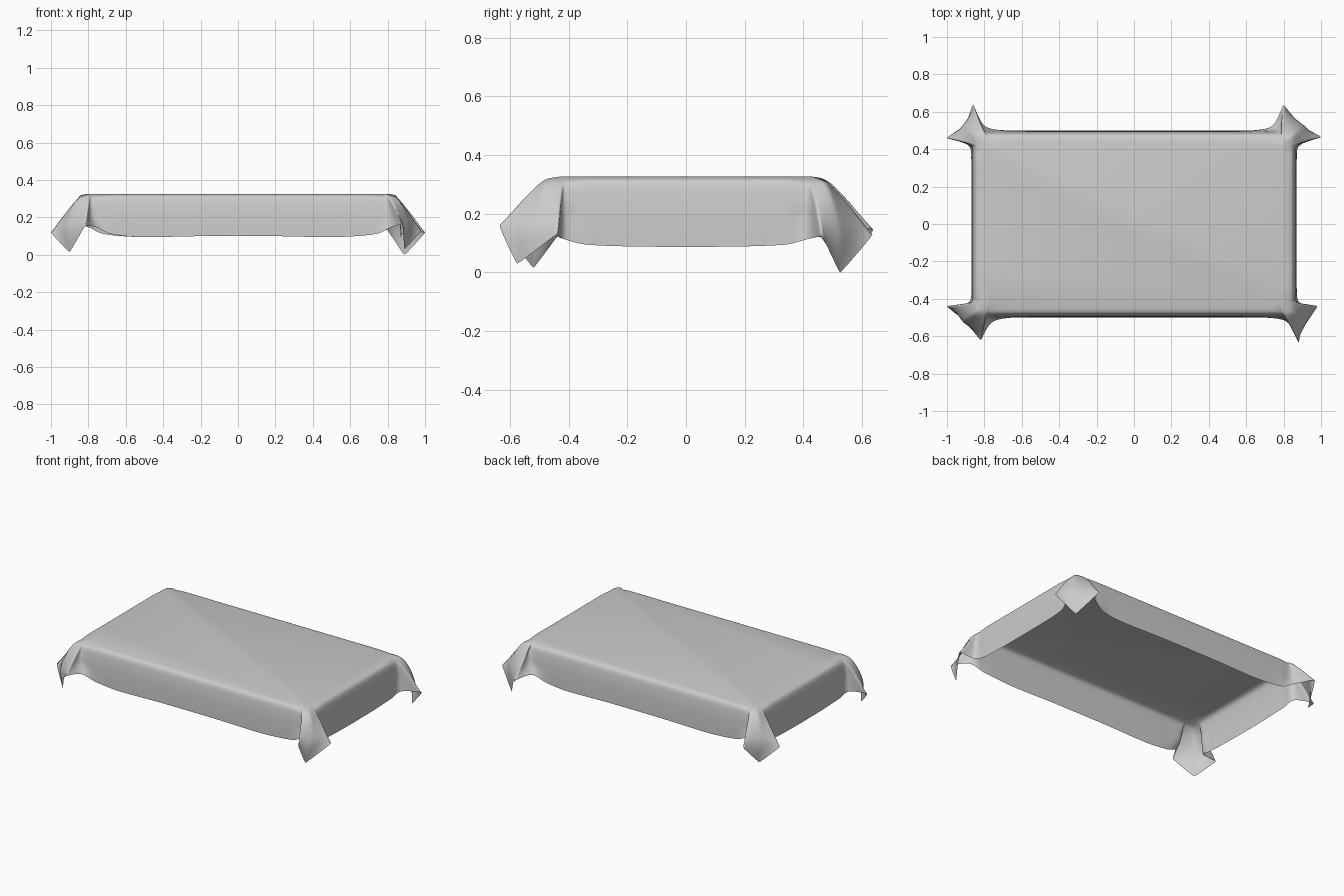
import bpy, bmesh
from mathutils import Vector as V

if "Cube" in bpy.data.objects:
    bpy.data.objects.remove(bpy.data.objects["Cube"])

TOP = 0.326
SUB = 6   # subdivisions between control columns / rows


def wall(x, y, hem, side):
    """Column of points down a straight side (side 'x' or 'y')."""
    out = [0.0, 0.045, 0.060, 0.066, 0.068]
    zs = [TOP, 0.312, 0.255, 0.18, hem]
    base = 0.803 if side == 'x' else 0.432
    col = []
    for k in range(5):
        o = base + out[k] + ((x if side == 'x' else y) - base - out[4]) * (k / 4) ** 2
        col.append(V((o, y, zs[k])) if side == 'x' else V((x, o, zs[k])))
    return col


def horn(start, hem):
    """Ridge of a fold: runs diagonally out from the top corner."""
    a, b = V(start), V(hem)
    f = [0, 0.25, 0.55, 0.8, 1]
    lift = [0, 0.03, 0.025, 0.01, 0]
    return [a.lerp(b, f[k]) + V((0, 0, lift[k])) for k in range(5)]


def corner(B, C, D):
    """Columns of one quadrant, from the end side round to the long side.
    B, C are the two horn tips, D the hanging cloth tip."""
    s = C[0] - 0.85
    d2, d4 = V((0.89, 0.505, 0.23)), V(D)
    tip = [V((0.795, 0.428, TOP)), V((0.85, 0.475, 0.303)), d2,
           d2.lerp(d4, 0.45) + V((0.02, 0.012, 0.0)), d4]
    fold_x = [V((0.803, 0.395, TOP)), V((0.848, 0.41, 0.305)), V((0.866, 0.415, 0.25)),
              V((0.872, 0.416, 0.18)), V((0.885, 0.42, 0.115))]
    fold_y = [V((0.765, 0.432, TOP)), V((0.785, 0.477, 0.308)), V((0.795 + s / 3, 0.496, 0.26)),
              V((0.797 + s * .6, 0.508, 0.20)), V((0.795 + s, 0.53, 0.15))]
    return [(wall(0.87, 0.15, 0.088, 'x'), 1),
            (wall(0.87, 0.34, 0.095, 'x'), 1),
            (fold_x, 1),
            (horn((0.802, 0.418, TOP), B), 0.25),
            (tip, 0.1),
            (horn((0.785, 0.432, TOP), C), 0.25),
            (fold_y, 1),
            (wall(0.71 + s, 0.503, 0.112, 'y'), 1),
            (wall(0.52, 0.5, 0.095, 'y'), 1),
            (wall(0.2, 0.5, 0.10, 'y'), 1)]


def hermite(p0, p1, p2, p3, k1, k2, t):
    m1, m2 = (p2 - p0) * 0.5 * k1, (p3 - p1) * 0.5 * k2
    # keep tangents no longer than the span, to avoid overshoot
    span = (p2 - p1).length
    m1 = m1 * min(1, span / max(m1.length, 1e-6))
    m2 = m2 * min(1, span / max(m2.length, 1e-6))
    t2, t3 = t * t, t * t * t
    return (p1 * (2 * t3 - 3 * t2 + 1) + m1 * (t3 - 2 * t2 + t)
            + p2 * (3 * t2 - 2 * t3) + m2 * (t3 - t2))


# four corners, each slightly different
quads = [
    ((1, 1), corner((1.0, 0.465, 0.12), (0.80, 0.635, 0.13), (0.89, 0.525, 0.0))),
    ((-1, 1), corner((1.0, 0.46, 0.12), (0.86, 0.638, 0.145), (0.90, 0.53, 0.02))),
    ((-1, -1), corner((1.0, 0.44, 0.12), (0.82, 0.62, 0.15), (0.90, 0.52, 0.016))),
    ((1, -1), corner((0.98, 0.44, 0.13), (0.88, 0.635, 0.16), (0.89, 0.575, 0.03)))]
cols = []
for (sx, sy), q in quads:
    q = [([V((p.x * sx, p.y * sy, p.z)) for p in c], k) for c, k in q]
    cols += q if sx * sy > 0 else q[::-1]

# refine down the columns, then around the cloth
fine = []
for c, k in cols:
    line = []
    for i in range(4):
        p = [c[max(i - 1, 0)], c[i], c[i + 1], c[min(i + 2, 4)]]
        line += [hermite(*p, 1, 1, j / SUB) for j in range(SUB)]
    fine.append((line + [c[4]], k))
n, rows = len(fine), 4 * SUB + 1

bm = bmesh.new()
rings = []
for r in range(rows):
    ring = []
    for i in range(n):
        p = [fine[(i + d) % n][0][r] for d in (-1, 0, 1, 2)]
        k1 = 1 - (1 - fine[i][1]) * r / rows
        k2 = 1 - (1 - fine[(i + 1) % n][1]) * r / rows
        ring += [bm.verts.new(hermite(*p, k1, k2, j / SUB)) for j in range(SUB)]
    rings.append(ring)
m = n * SUB
for a, b in zip(rings, rings[1:]):
    for i in range(m):
        bm.faces.new((a[i], b[i], b[(i + 1) % m], a[(i + 1) % m]))
# flat tabletop area
bm.faces.new(rings[0])
bmesh.ops.recalc_face_normals(bm, faces=bm.faces)
bm.normal_update()
if max(bm.faces, key=lambda f: f.calc_area()).normal.z < 0:
    bmesh.ops.reverse_faces(bm, faces=bm.faces)
for f in bm.faces:
    f.smooth = True
me = bpy.data.meshes.new("tablecloth")
bm.to_mesh(me)
bm.free()
ob = bpy.data.objects.new("tablecloth", me)
bpy.context.collection.objects.link(ob)
